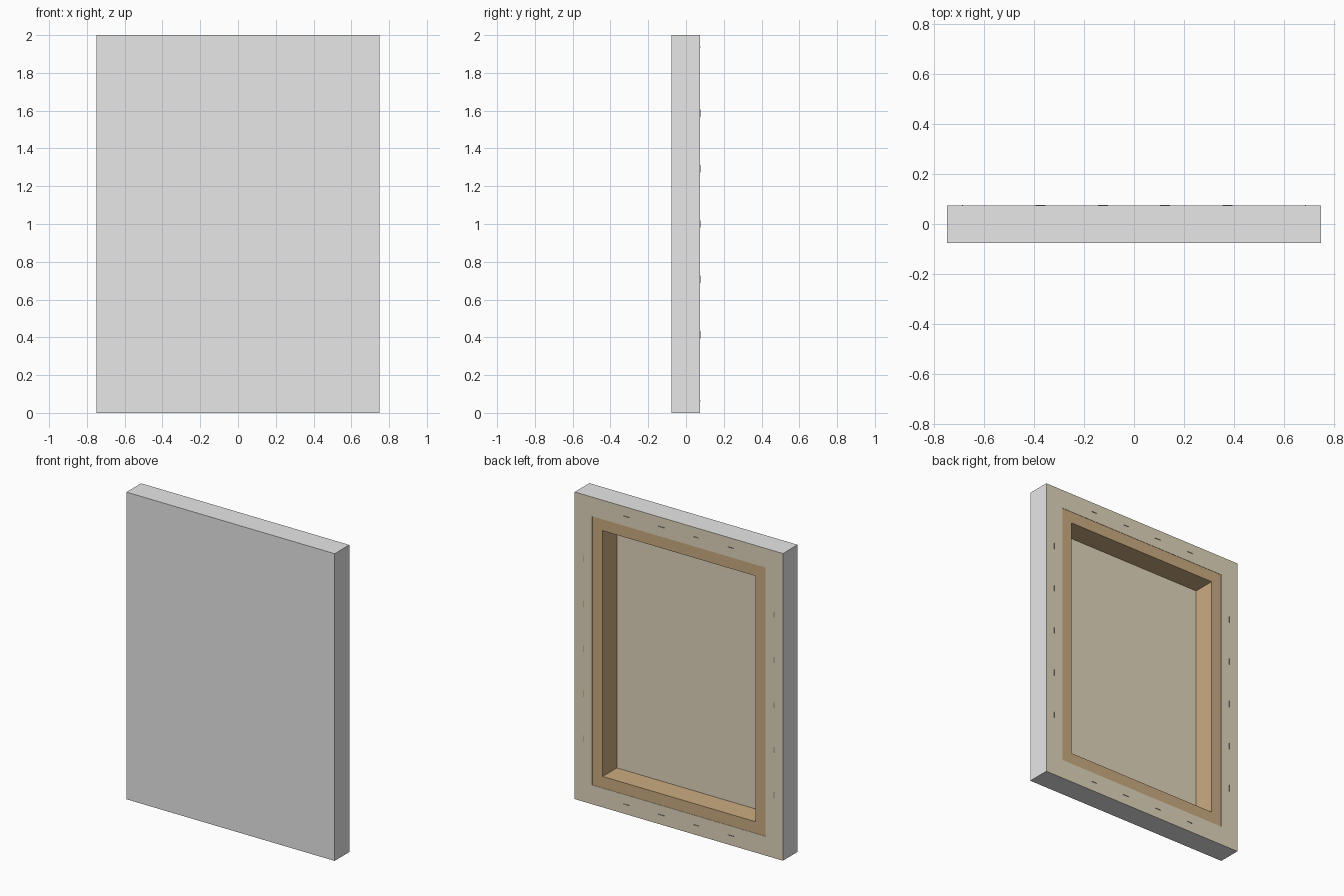
import bpy
import bmesh
from math import pi
from mathutils import Matrix

if "Cube" in bpy.data.objects:
    bpy.data.objects.remove(bpy.data.objects["Cube"])

W, H = 1.5, 2.0                  # outer width and height
FRONT, BACK = -0.0765, 0.0735    # front and back planes
CLOTH = 0.002                    # cloth thickness
FLAP, OPENING = 0.125, 0.2       # insets of folded cloth and frame opening


def material(name, rgb, roughness=0.8):
    mat = bpy.data.materials.new(name)
    mat.use_nodes = True
    mat.diffuse_color = (*rgb, 1)
    bsdf = mat.node_tree.nodes["Principled BSDF"]
    bsdf.inputs["Base Color"].default_value = (*rgb, 1)
    bsdf.inputs["Roughness"].default_value = roughness
    return mat


primed = material("primed white", (0.8, 0.8, 0.8))
linen = material("raw linen", (0.76, 0.68, 0.51))
wood = material("pine wood", (0.60, 0.41, 0.22))
steel = material("staple steel", (0.3, 0.3, 0.3), 0.4)


def finish(name, bm, mats):
    bmesh.ops.recalc_face_normals(bm, faces=bm.faces)
    mesh = bpy.data.meshes.new(name)
    bm.to_mesh(mesh)
    bm.free()
    for mat in mats:
        mesh.materials.append(mat)
    obj = bpy.data.objects.new(name, mesh)
    bpy.context.collection.objects.link(obj)
    return obj


def nested_rectangles(name, profile, mats, closed, outer_count=0):
    """Sweep an (inset, y) profile around the rectangle, mitred at the corners."""
    bm = bmesh.new()
    loops = []
    for inset, y in profile:
        x, z = W / 2 - inset, H / 2 - inset
        loops.append([bm.verts.new((sx * x, y, H / 2 + sz * z))
                      for sx, sz in ((-1, -1), (1, -1), (1, 1), (-1, 1))])
    pairs = list(zip(loops, loops[1:]))
    if closed:
        pairs.append((loops[-1], loops[0]))
    else:
        bm.faces.new(loops[0])
        bm.faces.new(loops[-1]).material_index = 1
    for n, (a, b) in enumerate(pairs):
        for i in range(4):
            j = (i + 1) % 4
            face = bm.faces.new((a[i], a[j], b[j], b[i]))
            face.material_index = 0 if closed or n < outer_count else 1
    return finish(name, bm, mats)


# Cloth: painted front and edges, raw back and folded flaps
nested_rectangles("canvas_cloth", [
    (0, FRONT), (0, BACK), (FLAP, BACK), (FLAP, BACK - CLOTH),
    (CLOTH, BACK - CLOTH), (CLOTH, FRONT + CLOTH)], [primed, linen], False, 1)

# Wooden stretcher inside the cloth
nested_rectangles("stretcher_frame", [
    (CLOTH, FRONT + CLOTH), (CLOTH, BACK - CLOTH),
    (OPENING, BACK - CLOTH), (OPENING, FRONT + CLOTH)], [wood], True)


def staple(name, x, z, upright):
    """Thin wire with sloping ends, pressed into the flap."""
    bm = bmesh.new()
    outline = [(-0.026, -0.002), (-0.018, 0.003), (0.018, 0.003), (0.026, -0.002)]
    face = bm.faces.new([bm.verts.new((u, v, -0.002)) for u, v in outline])
    out = bmesh.ops.extrude_face_region(bm, geom=[face])["geom"]
    moved = [v for v in out if isinstance(v, bmesh.types.BMVert)]
    bmesh.ops.translate(bm, verts=moved, vec=(0, 0, 0.004))
    obj = finish(name, bm, [steel])
    turn = Matrix.Rotation(pi / 2 if upright else 0, 4, "Y")
    obj.matrix_world = Matrix.Translation((x, BACK, z)) @ turn


# Staples along all four flaps
EDGE = 0.0625
for i in range(5):
    z = H / 2 + (i - 2) * 0.293
    staple(f"left_staple_{i + 1}", W / 2 - EDGE, z, True)
    staple(f"right_staple_{i + 1}", EDGE - W / 2, z, True)
for i in range(4):
    x = (i - 1.5) * 0.25
    staple(f"top_staple_{i + 1}", x, H - EDGE, False)
    staple(f"bottom_staple_{i + 1}", x, EDGE, False)
